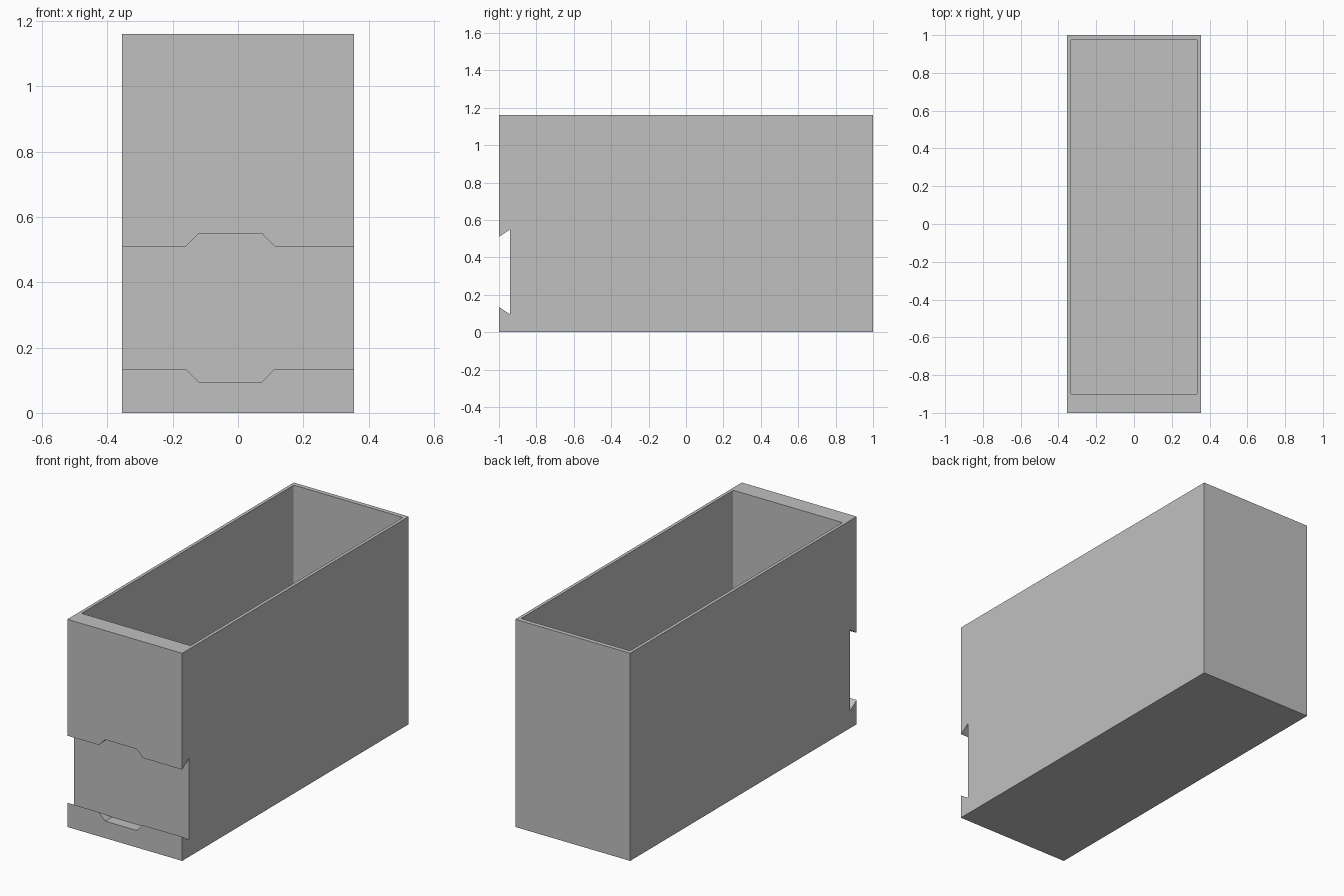
import bpy, bmesh
from mathutils import Vector

if "Cube" in bpy.data.objects:
    bpy.data.objects.remove(bpy.data.objects["Cube"])

W, L, H = 0.355, 1.0, 1.16      # half width, half length, height
FACE, DEEP = -1.0, -0.94        # front face and back of the slot

grey = bpy.data.materials.new("light_grey")
grey.diffuse_color = (0.53, 0.53, 0.53, 1)
grey.use_nodes = True
grey.node_tree.nodes["Principled BSDF"].inputs["Base Color"].default_value = grey.diffuse_color


def prism(name, outline, offset):
    """Extrude a closed outline along an offset into a solid."""
    bm = bmesh.new()
    face = bm.faces.new([bm.verts.new(p) for p in outline])
    ext = bmesh.ops.extrude_face_region(bm, geom=[face])
    moved = [g for g in ext["geom"] if isinstance(g, bmesh.types.BMVert)]
    bmesh.ops.translate(bm, verts=moved, vec=Vector(offset))
    bmesh.ops.recalc_face_normals(bm, faces=bm.faces)
    mesh = bpy.data.meshes.new(name)
    bm.to_mesh(mesh)
    bm.free()
    mesh.materials.append(grey)
    ob = bpy.data.objects.new(name, mesh)
    bpy.context.collection.objects.link(ob)
    return ob


def rectangle(x, y0, y1, z):
    return [(-x, y0, z), (x, y0, z), (x, y1, z), (-x, y1, z)]


# Outer block of the bin
body = prism("bin_body", rectangle(W, -L, L, 0), (0, 0, H))

# Open storage cavity with slightly eased corners
cavity = prism("cavity_cutter", rectangle(0.337, -0.90, 0.975, 0.025), (0, 0, 1.3))
bm = bmesh.new()
bm.from_mesh(cavity.data)
upright = [e for e in bm.edges if abs(e.verts[0].co.z - e.verts[1].co.z) > 1]
bmesh.ops.bevel(bm, geom=upright, offset=0.008, segments=3, profile=0.5, affect='EDGES')
bm.to_mesh(cavity.data)
bm.free()

# Dovetail slot across the front, carried on past the face on straight lips
slot = prism("slot_cutter",
             [(-0.5, -1.1, 0.135), (-0.5, FACE, 0.135), (-0.5, DEEP, 0.095),
              (-0.5, DEEP, 0.55), (-0.5, FACE, 0.51), (-0.5, -1.1, 0.51)],
             (1, 0, 0))

# Central widening of the slot, above and below
notch = prism("notch_cutter",
              [(x, -1.1, z) for x, z in
               [(-0.16, 0.135), (-0.12, 0.095), (0.073, 0.095), (0.112, 0.135),
                (0.112, 0.51), (0.073, 0.55), (-0.12, 0.55), (-0.16, 0.51)]],
              (0, DEEP + 1.1, 0))

# Cut every recess, then keep only the finished body
cutters = [cavity, slot, notch]
for cutter in cutters:
    cutter.hide_render = True
    mod = body.modifiers.new(cutter.name, 'BOOLEAN')
    mod.operation = 'DIFFERENCE'
    mod.solver = 'EXACT'
    mod.object = cutter
bpy.context.view_layer.update()
graph = bpy.context.evaluated_depsgraph_get()
finished = bpy.data.meshes.new_from_object(body.evaluated_get(graph))
body.modifiers.clear()
body.data = finished
for cutter in cutters:
    bpy.data.objects.remove(cutter)
